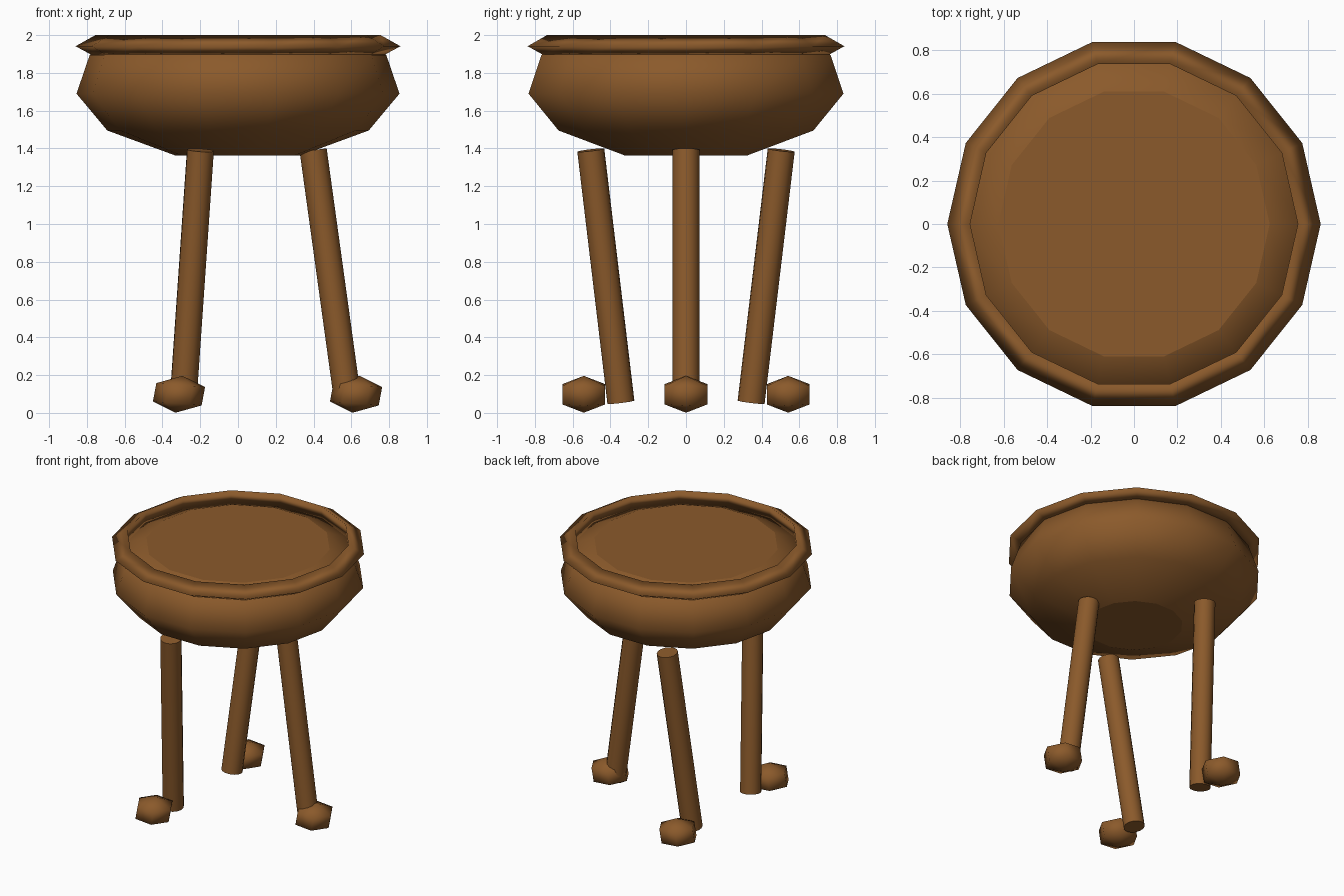
import bpy, bmesh
from math import cos, sin, pi, radians
from mathutils import Vector, Matrix

cube = bpy.data.objects.get("Cube")
if cube:
    bpy.data.objects.remove(cube, do_unlink=True)

SIDES = 14

brown = bpy.data.materials.new("warm_brown")
brown.use_nodes = True
brown.diffuse_color = (0.258, 0.102, 0.024, 1)
brown.node_tree.nodes["Principled BSDF"].inputs["Base Color"].default_value = brown.diffuse_color


def finish(bm, name, flat_caps=True):
    """Turn a bmesh into a smooth object whose flat end caps stay crisp."""
    bmesh.ops.recalc_face_normals(bm, faces=bm.faces)
    for f in bm.faces:
        f.smooth = True
    for f in bm.faces:
        if flat_caps and len(f.verts) > 4:
            f.smooth = False
            for e in f.edges:
                e.smooth = False
    mesh = bpy.data.meshes.new(name)
    bm.to_mesh(mesh)
    bm.free()
    mesh.materials.append(brown)
    obj = bpy.data.objects.new(name, mesh)
    bpy.context.collection.objects.link(obj)
    return obj


def lathe(name, profile, closed):
    """Revolve (radius, z) points; a closed profile makes a ring, an open one gets caps."""
    bm = bmesh.new()
    rings = [[bm.verts.new((r * cos(2 * pi * i / SIDES), r * sin(2 * pi * i / SIDES), z))
              for i in range(SIDES)] for r, z in profile]
    pairs = list(zip(rings, rings[1:]))
    if closed:
        pairs.append((rings[-1], rings[0]))
    else:
        bm.faces.new(rings[0])
        bm.faces.new(rings[-1])
    for a, b in pairs:
        for i in range(SIDES):
            j = (i + 1) % SIDES
            bm.faces.new((a[i], a[j], b[j], b[i]))
    return finish(bm, name)


def leg(name, top, bottom, radius):
    axis = top - bottom
    turn = axis.to_track_quat('Z', 'Y').to_matrix().to_4x4()
    bm = bmesh.new()
    bmesh.ops.create_cone(bm, cap_ends=True, segments=SIDES, radius1=radius, radius2=radius,
                          depth=axis.length,
                          matrix=Matrix.Translation((top + bottom) / 2) @ turn)
    return finish(bm, name)


def foot(name, centre):
    # Chunky low-poly ball with corners along x, tipped slightly and then squashed
    bm = bmesh.new()
    bmesh.ops.create_uvsphere(bm, u_segments=6, v_segments=3, radius=0.15,
                              matrix=Matrix.Translation(centre)
                              @ Matrix.Diagonal((1, 1, 0.655, 1))
                              @ Matrix.Rotation(radians(7), 4, 'Y')
                              @ Matrix.Rotation(pi / 2, 4, 'Z'))
    return finish(bm, name, flat_caps=False)


# Bowl with a shallow domed, flat-topped filling
lathe("bowl", [(0.33, 1.362), (0.692, 1.495), (0.855, 1.69), (0.785, 1.895), (0.625, 1.955)], False)

# Sharp-edged rim with a three-sided section
lathe("rim", [(0.86, 1.941), (0.755, 2.0), (0.765, 1.89)], True)

# Three slanted legs, each with a foot
for label, angle in (("left", 0), ("back_right", 2 * pi / 3), ("front_right", -2 * pi / 3)):
    out = Vector((cos(angle), sin(angle), 0))
    slant = Vector((cos(angle), -sin(angle), 0)) * 0.092
    middle = out * 0.49
    leg(label + "_leg", middle - slant + Vector((0, 0, 1.391)),
        middle + slant + Vector((0, 0, 0.057)), 0.072)
    foot(label + "_foot", out * 0.625 + Vector((0, 0, 0.0985)))
